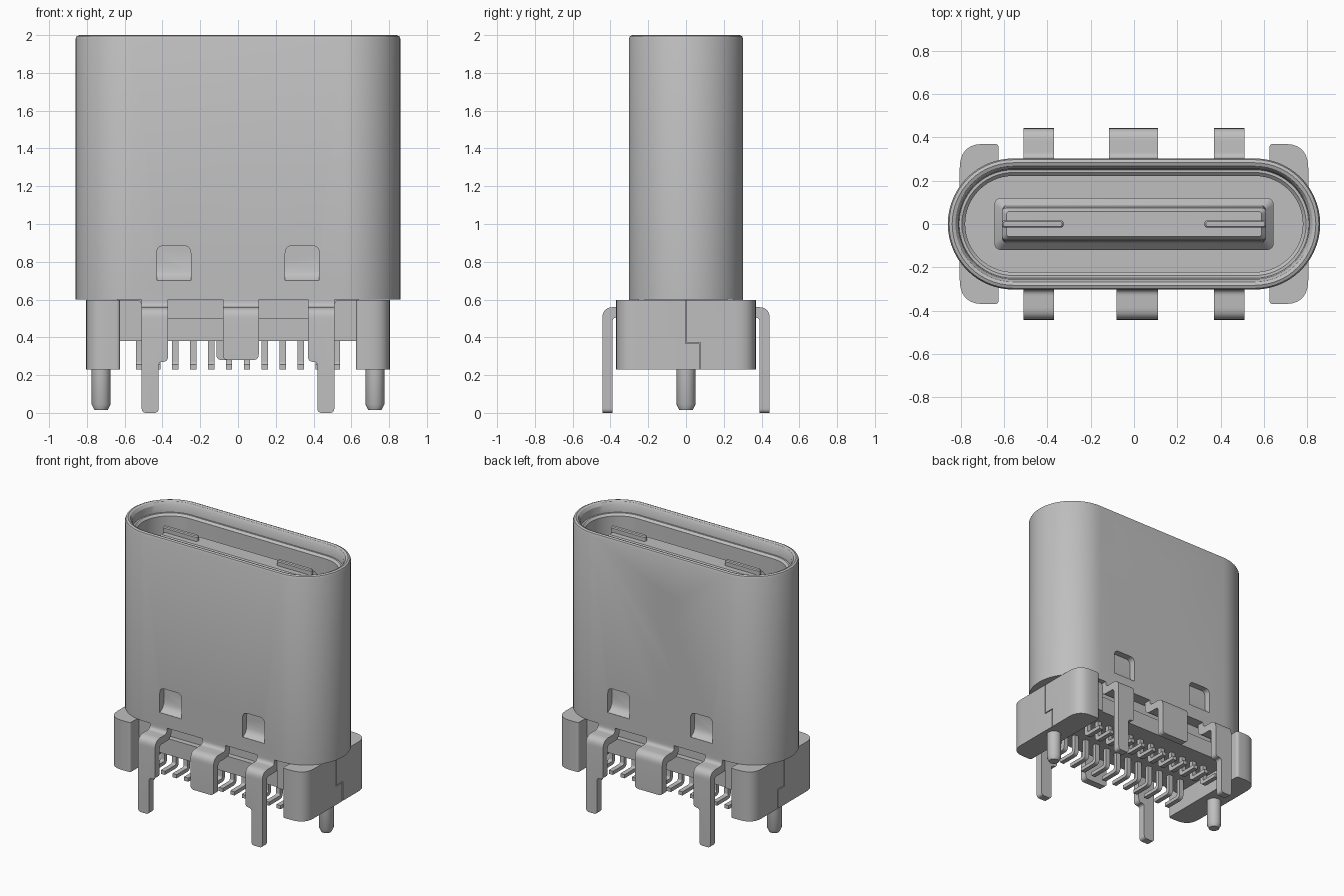
import bpy, bmesh, math
from mathutils import Vector

if "Cube" in bpy.data.objects:
    bpy.data.objects.remove(bpy.data.objects["Cube"])

grey = bpy.data.materials.new("satin grey")
GREY = (0.52, 0.52, 0.52, 1)
grey.diffuse_color = GREY
grey.use_nodes = True
for node in grey.node_tree.nodes:
    if node.type == "BSDF_PRINCIPLED":
        node.inputs["Base Color"].default_value = GREY
        node.inputs["Roughness"].default_value = 0.6

parts = []


def finish(name, bm, helper=False):
    bmesh.ops.remove_doubles(bm, verts=bm.verts, dist=1e-5)
    bmesh.ops.recalc_face_normals(bm, faces=bm.faces)
    mesh = bpy.data.meshes.new(name)
    bm.to_mesh(mesh)
    bm.free()
    mesh.materials.append(grey)
    ob = bpy.data.objects.new(name, mesh)
    bpy.context.collection.objects.link(ob)
    if helper:
        ob.hide_render = True
    else:
        parts.append(ob)
    return ob


def fillet(points, steps=6):
    """Outline from (u, v) or (u, v, radius) points."""
    out = []
    for i, p in enumerate(points):
        c = Vector(p[:2])
        if len(p) == 2:
            out.append(c)
            continue
        a, b = (Vector(points[j % len(points)][:2]) for j in (i - 1, i + 1))
        s = c + (a - c).normalized() * p[2]
        e = c + (b - c).normalized() * p[2]
        for k in range(steps + 1):
            t = k / steps
            out.append(s * (1 - t) ** 2 + c * 2 * t * (1 - t) + e * t * t)
    return out


def prism(name, points, axis, lo, hi, helper=False):
    """Extrude an outline along an axis."""
    place = {"x": lambda u, v, w: (w, u, v),
             "y": lambda u, v, w: (u, w, v),
             "z": lambda u, v, w: (u, v, w)}[axis]
    outline = fillet(points)
    bm = bmesh.new()
    a, b = ([bm.verts.new(place(p.x, p.y, w)) for p in outline] for w in (lo, hi))
    bm.faces.new(a)
    bm.faces.new(b)
    for i in range(len(a)):
        j = (i + 1) % len(a)
        bm.faces.new((a[i], a[j], b[j], b[i]))
    return finish(name, bm, helper)


def box(name, hx, hy, lo, hi):
    return prism(name, [(-hx, -hy), (hx, -hy), (hx, hy), (-hx, hy)], "z", lo, hi)


def loft(name, rings, centre_x=0, n=14):
    """Closed solid through rounded rectangles (half x, half y, radius, z)."""
    bm = bmesh.new()
    loops = []
    for hx, hy, r, z in rings:
        loop = []
        for q, (sx, sy) in enumerate(((1, 1), (-1, 1), (-1, -1), (1, -1))):
            for k in range(n + 1):
                a = (q + k / n) * math.pi / 2
                loop.append(bm.verts.new((centre_x + sx * (hx - r) + r * math.cos(a),
                                          sy * (hy - r) + r * math.sin(a), z)))
        loops.append(loop)
    bm.faces.new(loops[0])
    bm.faces.new(loops[-1])
    for a, b in zip(loops, loops[1:]):
        for i in range(len(a)):
            j = (i + 1) % len(a)
            bm.faces.new((a[i], a[j], b[j], b[i]))
    return finish(name, bm)


def boolean(ob, cutter, operation="DIFFERENCE"):
    mod = ob.modifiers.new("cut", "BOOLEAN")
    mod.object, mod.operation, mod.solver = cutter, operation, "EXACT"
    bpy.context.view_layer.update()
    evaluated = ob.evaluated_get(bpy.context.evaluated_depsgraph_get())
    mesh = bpy.data.meshes.new_from_object(evaluated)
    ob.modifiers.clear()
    ob.data = mesh
    bpy.data.objects.remove(cutter)


def groove(ob, path, axis, lo, hi, w=0.005):
    """Cut a thin seam along a path."""
    band = [(u - w, v - w) for u, v in path] + [(u + w, v + w) for u, v in reversed(path)]
    boolean(ob, prism("seam_cutter", band, axis, lo, hi, True))


# Outer shell with a rolled rim, inner ledge and deep cavity
shell = loft("shell", [
    (0.86, 0.303, 0.303, 0.6), (0.86, 0.303, 0.303, 1.98),
    (0.854, 0.297, 0.297, 1.994), (0.84, 0.283, 0.283, 2.0),
    (0.825, 0.268, 0.268, 1.994), (0.812, 0.255, 0.255, 1.975),
    (0.808, 0.25, 0.25, 1.92), (0.795, 0.238, 0.238, 1.92),
    (0.78, 0.222, 0.222, 1.905), (0.78, 0.222, 0.222, 0.85)])

# Pressed-in latch pockets on both broad faces
for side in (-1, 1):
    for x in (-0.34, 0.34):
        pocket = prism("pocket_cutter", [
            (side * 0.33, 0.70), (side * 0.30, 0.70), (side * 0.27, 0.72),
            (side * 0.255, 0.75), (side * 0.255, 0.885), (side * 0.33, 0.885)],
            "x", x - 0.09, x + 0.09, True)
        window = prism("window_cutter", [
            (x - 0.09, 0.69), (x + 0.09, 0.69), (x + 0.09, 0.885, 0.04),
            (x - 0.09, 0.885, 0.04)], "y", -0.5, 0.5, True)
        boolean(pocket, window, "INTERSECT")
        boolean(shell, pocket)

# Interlocking seam down the back
A, B = -0.12, 0.02
groove(shell, [(A, 2.02), (A, 1.70), (B, 1.73), (B, 1.45), (A, 1.475),
               (A, 1.10), (B, 1.13), (B, 0.85), (A, 0.87), (A, 0.58)], "y", 0.275, 0.33)

# Contact tongue with its thick base and two metal ribs
loft("tongue", [(0.645, 0.12, 0.03, 0.84), (0.645, 0.12, 0.03, 1.12),
                (0.61, 0.085, 0.02, 1.16), (0.61, 0.075, 0.02, 1.86),
                (0.59, 0.058, 0.015, 1.885)], n=4)
for side in (-1, 1):
    loft("tongue_rib", [(0.142, 0.017, 0.012, 1.5), (0.142, 0.017, 0.012, 1.915),
                        (0.136, 0.011, 0.008, 1.922)], side * 0.468, n=4)

# Housing below the shell
box("housing_core", 0.64, 0.22, 0.38, 0.6)
box("housing_ledge", 0.63, 0.26, 0.38, 0.5)
for s in (-1, 1):
    prism("housing_shoulder", [(s * 0.51, 0.38), (s * 0.64, 0.38), (s * 0.64, 0.598),
                               (s * 0.51, 0.598, 0.03)], "y", -0.27, 0.27)
    block = prism("end_block", [
        (s * 0.625, -0.37, 0.02), (s * 0.805, -0.37, 0.11),
        (s * 0.805, 0.37, 0.11), (s * 0.625, 0.37, 0.02)], "z", 0.23, 0.597)
    groove(block, [(0, 0.62), (0, 0.37), (0.075, 0.37), (0.075, 0.21)], "x",
           min(s * 0.795, s * 0.83), max(s * 0.795, s * 0.83), 0.003)
    loft("locating_peg", [(0.05, 0.05, 0.05, 0.25), (0.05, 0.05, 0.05, 0.045),
                          (0.035, 0.035, 0.035, 0.015)], s * 0.725, n=6)


def bent_tab(name, outline, side):
    """Sheet tab that leaves the shell, bends outward and drops down."""
    profile = [(0.25, 0.62), (0.303, 0.62), (0.303, 0.56, 0.03), (0.443, 0.56, 0.06),
               (0.443, -0.02), (0.39, -0.02), (0.39, 0.505, 0.025), (0.25, 0.505, 0.06)]
    tab = prism(name, [(side * p[0], *p[1:]) for p in profile], "x", -0.7, 0.7)
    boolean(tab, prism("outline_cutter", outline, "y", -0.6, 0.6, True), "INTERSECT")


for side in (-1, 1):
    for s in (-1, 1):
        bent_tab("board_leg", [
            (s * 0.37, 0.61), (s * 0.51, 0.61), (s * 0.51, 0, 0.025),
            (s * 0.42, 0, 0.025), (s * 0.42, 0.27, 0.02), (s * 0.37, 0.27, 0.03)], side)
    left = -0.08 if side < 0 else -0.115
    bent_tab("middle_tab", [(left, 0.61), (0.11, 0.61), (0.11, 0.28, 0.03),
                            (left, 0.28, 0.03)], side)

# Two rows of bent contact pins
for side in (-1, 1):
    for i in range(12):
        x = (i - 5.5) * 0.095
        prism("contact_pin", [
            (side * 0.11, 0.4), (side * 0.14, 0.4), (side * 0.14, 0.257, 0.015),
            (side * 0.27, 0.257), (side * 0.27, 0.23), (side * 0.11, 0.23, 0.035)],
            "x", x - 0.017, x + 0.017)

# Smooth curved faces, keep crisp edges
bpy.ops.object.select_all(action="DESELECT")
for ob in parts:
    if ob.name in bpy.context.view_layer.objects:
        ob.select_set(True)
bpy.context.view_layer.objects.active = shell
bpy.ops.object.shade_smooth_by_angle(angle=math.radians(30))
